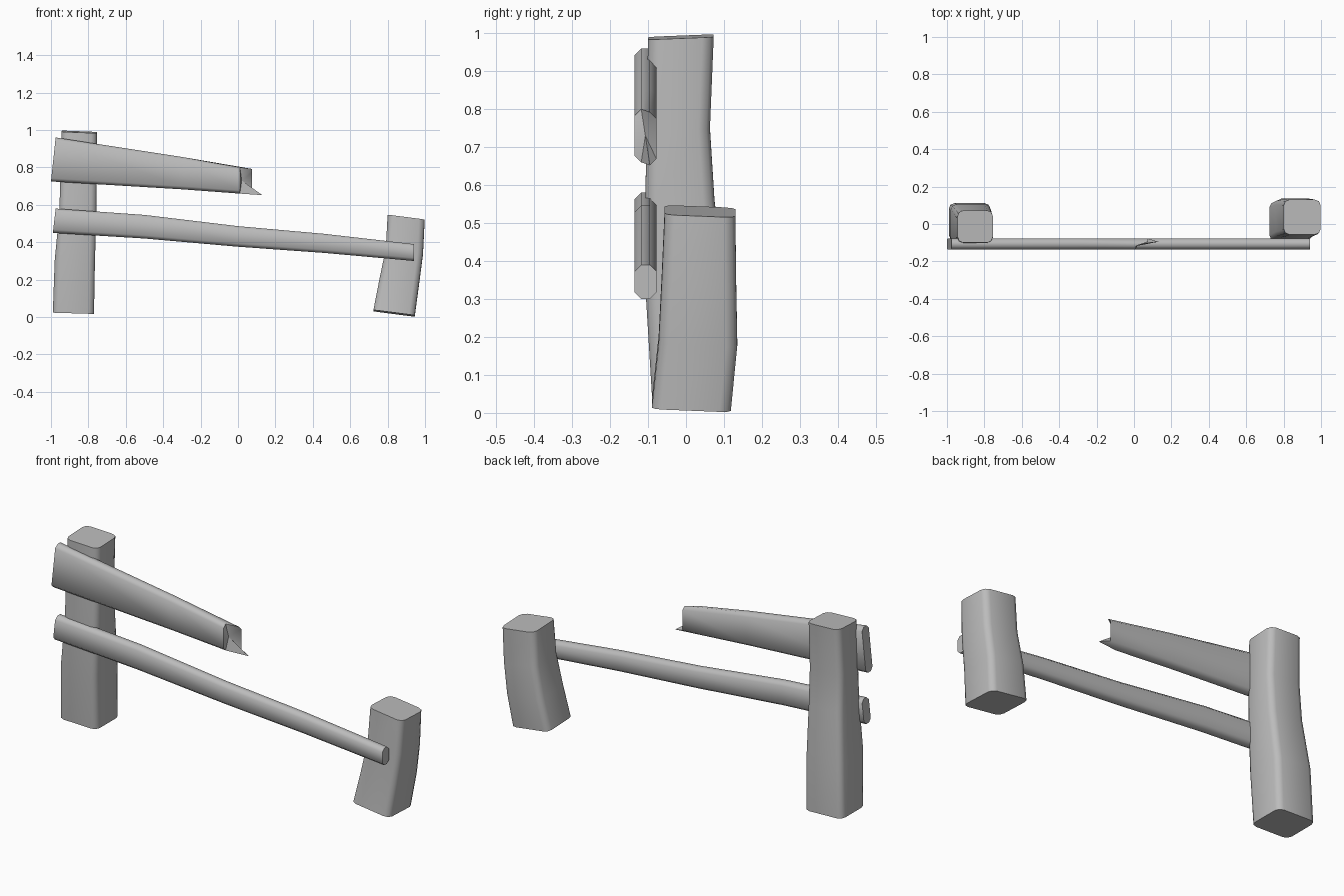
import bpy, bmesh, math

if "Cube" in bpy.data.objects:
    bpy.data.objects.remove(bpy.data.objects["Cube"])

grey = bpy.data.materials.new("weathered grey")
grey.diffuse_color = (0.5, 0.5, 0.5, 1)
grey.use_nodes = True
grey.node_tree.nodes["Principled BSDF"].inputs["Base Color"].default_value = grey.diffuse_color


def rounded_rect(a0, a1, b0, b1, r, n):
    """Outline of a rectangle with n points on each corner arc."""
    pts = []
    corners = [(a1 - r, b1 - r), (a0 + r, b1 - r), (a0 + r, b0 + r), (a1 - r, b0 + r)]
    for k, (ca, cb) in enumerate(corners):
        for i in range(n):
            t = math.pi / 2 * (k + i / (n - 1))
            pts.append((ca + r * math.cos(t), cb + r * math.sin(t)))
    return pts


def loft(name, rings, tip=None):
    """Skin a list of rings; tip = centre point for a splintered end."""
    bm = bmesh.new()
    loops = [[bm.verts.new(p) for p in ring] for ring in rings]
    n = len(loops[0])
    for a, b in zip(loops, loops[1:]):
        for i in range(n):
            j = (i + 1) % n
            bm.faces.new((a[i], a[j], b[j], b[i]))
    bm.faces.new(loops[0][::-1])
    if tip:
        c = bm.verts.new(tip)
        for i in range(n):
            bm.faces.new((loops[-1][i], loops[-1][(i + 1) % n], c))
    else:
        bm.faces.new(loops[-1])
    bmesh.ops.recalc_face_normals(bm, faces=bm.faces)
    me = bpy.data.meshes.new(name)
    bm.to_mesh(me)
    bm.free()
    me.materials.append(grey)
    ob = bpy.data.objects.new(name, me)
    bpy.context.collection.objects.link(ob)
    bpy.ops.object.select_all(action='DESELECT')
    ob.select_set(True)
    bpy.context.view_layer.objects.active = ob
    bpy.ops.object.shade_smooth_by_angle(angle=math.radians(50))
    return ob


def post(name, levels):
    """levels: z, x0, x1, y0, y1, slope of z along x, slope along y."""
    rings = []
    for z, x0, x1, y0, y1, sx, sy in levels:
        cx, cy = (x0 + x1) / 2, (y0 + y1) / 2
        rings.append([(x, y, z + sx * (x - cx) + sy * (y - cy))
                      for x, y in rounded_rect(x0, x1, y0, y1, 0.03, 3)])
    return loft(name, rings)


def rail_rings(stations):
    """stations: x at bottom, x at top, z bottom, z top."""
    rings = []
    for xb, xt, z0, z1 in stations:
        rings.append([(xb + (xt - xb) * (z - z0) / (z1 - z0), y, z)
                      for y, z in rounded_rect(-0.135, -0.078, z0, z1, 0.017, 2)])
    return rings


# Posts
post("tall_post", [
    (0.020, -0.99, -0.77, -0.088, 0.112, -0.03, 0),
    (0.300, -0.98, -0.765, -0.105, 0.105, -0.03, 0),
    (0.560, -0.955, -0.757, -0.107, 0.075, -0.03, 0),
    (0.750, -0.95, -0.755, -0.104, 0.063, -0.03, 0),
    (0.990, -0.943, -0.755, -0.100, 0.073, -0.04, 0.04),
])
post("short_post", [
    (0.020, 0.724, 0.945, -0.090, 0.118, -0.13, -0.04),
    (0.190, 0.757, 0.968, -0.072, 0.135, -0.13, -0.04),
    (0.350, 0.790, 0.989, -0.064, 0.132, -0.13, -0.04),
    (0.531, 0.800, 0.998, -0.056, 0.130, -0.13, -0.04),
])

# Lower rail, sagging towards the short post
loft("lower_rail", rail_rings([
    (-0.99, -0.975, 0.45, 0.58),
    (-0.50, -0.50, 0.42, 0.546),
    (0.00, 0.00, 0.376, 0.486),
    (0.46, 0.46, 0.343, 0.445),
    (0.94, 0.94, 0.30, 0.39),
]))

# Upper rail, snapped off: back side longer, splinter at the bottom
rings = rail_rings([
    (-1.0, -0.975, 0.725, 0.96),
    (-0.30, -0.30, 0.683, 0.856),
    (0.01, 0.01, 0.66, 0.80),
])
end = []
for x, y, z in rings[-1]:
    if y > -0.106:
        x = 0.13 if z < 0.667 else 0.075
        z -= 0.008
    end.append((x, y, z))
rings[-1] = end
loft("broken_upper_rail", rings, tip=(0.02, -0.107, 0.73))
